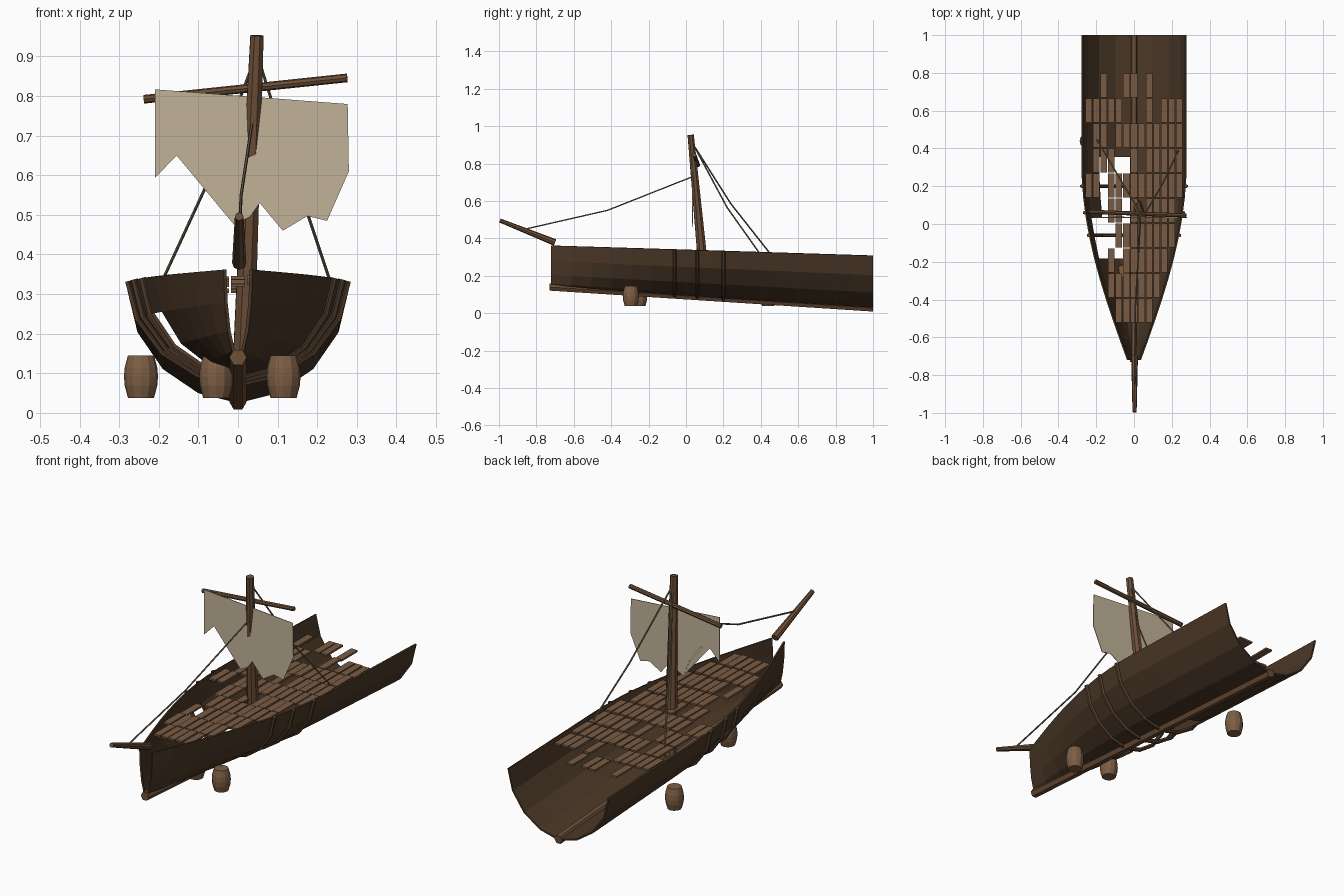
import bpy, bmesh, math, random
from mathutils import Vector

random.seed(4)
if "Cube" in bpy.data.objects:
    bpy.data.objects.remove(bpy.data.objects["Cube"], do_unlink=True)


def material(name, rgb):
    m = bpy.data.materials.new(name)
    m.use_nodes = True
    m.diffuse_color = (*rgb, 1)
    m.node_tree.nodes["Principled BSDF"].inputs["Base Color"].default_value = (*rgb, 1)
    return m


HULL = material("dark hull timber", (0.07, 0.039, 0.02))
SPAR = material("spar timber", (0.15, 0.077, 0.038))
RIB = material("rib timber", (0.09, 0.05, 0.027))
DECK = material("deck timber", (0.19, 0.104, 0.056))
BARREL = material("barrel timber", (0.205, 0.113, 0.058))
SAIL = material("old canvas", (0.54, 0.45, 0.315))
ROPE = material("rope", (0.2, 0.155, 0.095))


def add(name, data, mat):
    ob = bpy.data.objects.new(name, data)
    bpy.context.collection.objects.link(ob)
    data.materials.append(mat)
    return ob


def mesh(name, bm, mat):
    bmesh.ops.recalc_face_normals(bm, faces=bm.faces)
    me = bpy.data.meshes.new(name)
    bm.to_mesh(me)
    bm.free()
    return add(name, me, mat)


def tube(name, points, radii, mat, sides=6):
    cu = bpy.data.curves.new(name, "CURVE")
    cu.dimensions = "3D"
    cu.bevel_depth = 1
    cu.bevel_resolution = sides // 2 - 2
    cu.use_fill_caps = True
    sp = cu.splines.new("POLY")
    sp.points.add(len(points) - 1)
    sp.use_smooth = False
    for i, (p, co) in enumerate(zip(sp.points, points)):
        p.co = (*co, 1)
        p.radius = radii[i] if isinstance(radii, tuple) else radii
    return add(name, cu, mat)


# Hull lines: bow at y = -0.72, open stern at y = 1
BOW, LENGTH = -0.72, 1.72
SECTION = [(1, 1), (0.91, 0.63), (0.68, 0.3), (0.36, 0.085), (0.02, 0)]


def along(y, a, b):
    return a + (b - a) * (y - BOW) / LENGTH


def half_width(y):
    s = min(1, (y - BOW) / 1.05)
    return 0.033 + 0.242 * math.sin(s * math.pi / 2)


def rim(y):
    return along(y, 0.362, 0.308)


def bottom(y):
    return along(y, 0.14, 0.03)


def hull_point(y, i, side, grow=0):
    fx, fz = SECTION[i]
    return Vector((side * (half_width(y) + grow) * fx,
                   y, bottom(y) + fz * (rim(y) - bottom(y)) - grow * (1 - fz)))


# Hull shells, with a breach low on the right side
STATIONS = 16
for side, name in ((1, "left_hull"), (-1, "right_hull")):
    bm = bmesh.new()
    ys = [BOW + LENGTH * k / STATIONS for k in range(STATIONS + 1)]
    grid = [[bm.verts.new(hull_point(y, i, side)) for i in range(5)] for y in ys]
    for k in range(STATIONS):
        mid = (ys[k] + ys[k + 1]) / 2
        for i in range(4):
            broken = (i >= 2 and -0.2 < mid < 0.35) or (i == 1 and -0.2 < mid < 0.03)
            if side < 0 and broken:
                continue
            bm.faces.new((grid[k][i], grid[k + 1][i], grid[k + 1][i + 1], grid[k][i + 1]))
    shell = mesh(name, bm, HULL)
    mod = shell.modifiers.new("thickness", "SOLIDIFY")
    mod.thickness = 0.008
    mod.offset = 0

# Keel
tube("keel", [(0, -0.73, 0.14), (0, 1, 0.028)], 0.022, SPAR)

# Ribs wrapping the hull from rim to rim
for n, y in enumerate((-0.06, 0.06, 0.2)):
    path = [hull_point(y, i, 1, 0.006) for i in range(5)]
    path += [hull_point(y, i, -1, 0.006) for i in reversed(range(5))]
    tube(f"rib_{n + 1}", path, 0.01, RIB)

# Deck planks in rows, some lost
LOST = {(6, -2), (6, -1), (5, -4), (4, -4), (4, -1), (4, 1),
        (3, -5), (3, -4), (3, -3), (2, -2), (2, -4)}
PITCH, ROW = 0.04, 0.1325
bm = bmesh.new()
for row in range(10):
    y = -0.525 + ROW * row
    keep = {8: 0.75, 9: 0.5}.get(row, 0.96)
    for col in range(-6, 7):
        x = col * PITCH
        if abs(x) + 0.012 > half_width(y) or (row, col) in LOST or random.random() > keep:
            continue
        yc = y + ROW / 2
        z = rim(yc) - 0.012 + random.uniform(-0.003, 0.003)
        verts = bmesh.ops.create_cube(bm, size=1)["verts"]
        for v in verts:
            v.co = Vector((x + v.co.x * 0.035, yc + v.co.y * (ROW - 0.006), z + v.co.z * 0.009))
mesh("deck_planks", bm, DECK)

# Mast, yard and bowsprit
tube("mast", [(0.012, 0.105, 0.1), (0.022, 0.083, 0.34), (0.048, 0.025, 0.953)],
     (0.028, 0.027, 0.018), SPAR, 8)
tube("yard", [(-0.238, 0.065, 0.792), (0.276, 0.045, 0.846)], 0.011, SPAR, 8)
tube("bowsprit", [(0.003, -0.7, 0.378), (0.003, -0.995, 0.496)], (0.018, 0.011), SPAR, 8)

# Torn sail
OUTLINE = [(-0.21, 0.817), (0.277, 0.78), (0.28, 0.61), (0.225, 0.485), (0.175, 0.497),
           (0.113, 0.46), (0.055, 0.53), (0.03, 0.495), (-0.01, 0.475), (-0.06, 0.59),
           (-0.1, 0.645), (-0.155, 0.65), (-0.21, 0.593)]
bm = bmesh.new()
face = bm.faces.new([bm.verts.new((x, 0.036, z)) for x, z in OUTLINE])
bmesh.ops.triangulate(bm, faces=[face])
sail = mesh("torn_sail", bm, SAIL)
sail.modifiers.new("thickness", "SOLIDIFY").thickness = 0.003

# Rigging
tube("forestay", [(0.003, -0.85, 0.452), (0.008, -0.42, 0.55), (0.035, 0.035, 0.73)], 0.004, ROPE)
tube("right_shroud", [(0.045, 0.04, 0.9), (-0.075, 0.24, 0.585), (-0.195, 0.445, 0.325)], 0.004, ROPE)
tube("left_shroud", [(0.05, 0.04, 0.9), (0.155, 0.22, 0.565), (0.235, 0.39, 0.325)], 0.004, ROPE)

# Loose barrels
STAVES = 12
PROFILE = [(0.033, 0.038), (0.041, 0.068), (0.043, 0.092), (0.041, 0.115), (0.033, 0.145)]
for n, (x, y) in enumerate(((-0.245, 0.44), (-0.055, -0.25), (0.115, -0.295))):
    bm = bmesh.new()
    rings = []
    for r, z in PROFILE:
        rings.append([bm.verts.new((x + r * math.cos(a), y + r * math.sin(a), z))
                      for a in (math.tau * k / STAVES for k in range(STAVES))])
    for low, high in zip(rings, rings[1:]):
        for k in range(STAVES):
            j = (k + 1) % STAVES
            bm.faces.new((low[k], low[j], high[j], high[k]))
    bm.faces.new(rings[0])
    bm.faces.new(rings[-1])
    mesh(f"barrel_{n + 1}", bm, BARREL)
